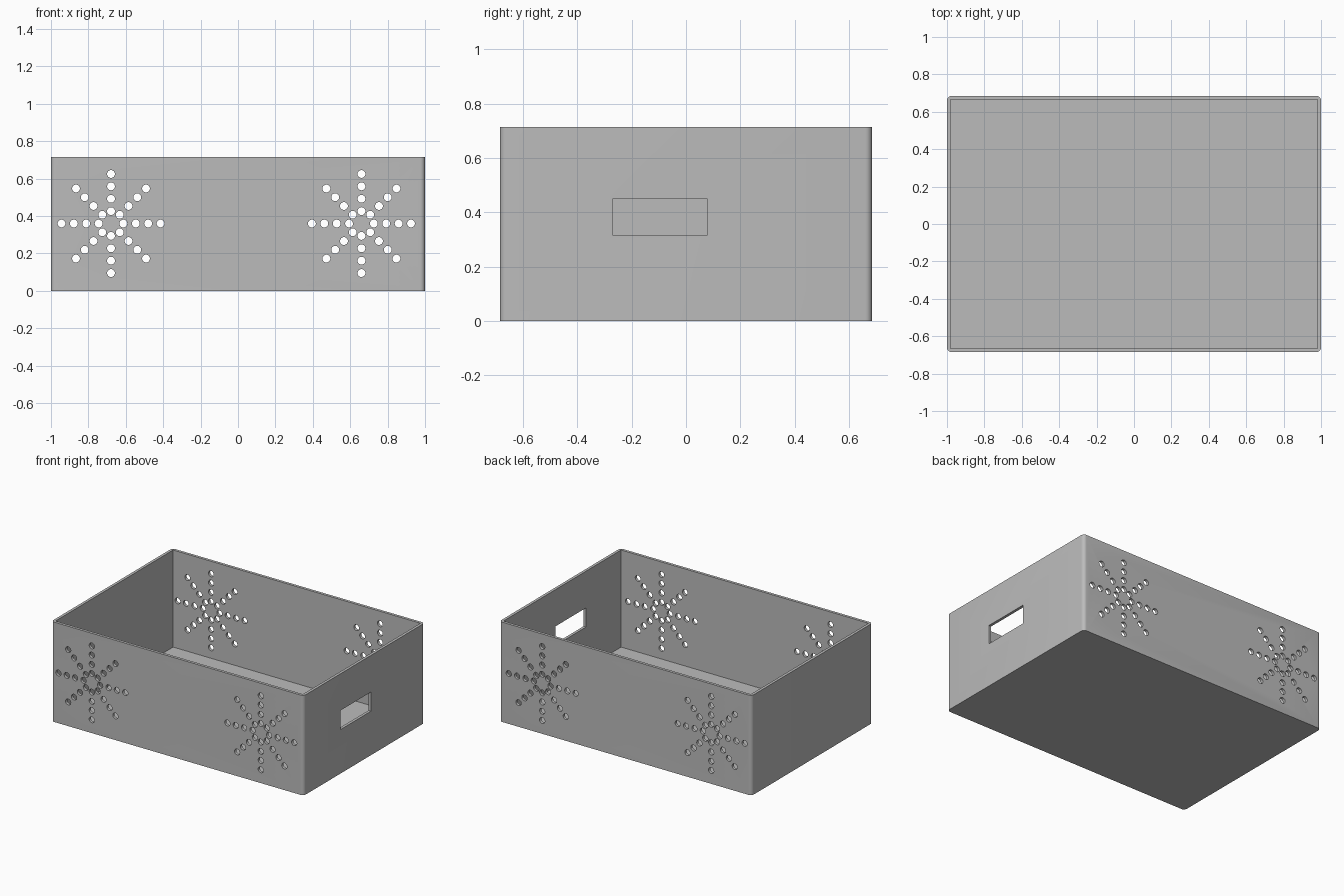
import bpy, bmesh, math
from mathutils import Matrix, Vector

cube = bpy.data.objects.get("Cube")
if cube:
    bpy.data.objects.remove(cube, do_unlink=True)

WIDTH, DEPTH, HEIGHT, WALL = 2.0, 1.37, 0.715, 0.02

grey = bpy.data.materials.new("plain grey")
grey.use_nodes = True
colour = (0.5, 0.5, 0.5, 1)
grey.diffuse_color = colour
grey.node_tree.nodes["Principled BSDF"].inputs["Base Color"].default_value = colour


def add_box(bm, low, high):
    low, high = Vector(low), Vector(high)
    matrix = Matrix.Translation((low + high) / 2) @ Matrix.Diagonal((*(high - low), 1))
    bmesh.ops.create_cube(bm, size=1, matrix=matrix)


def make_object(name, bm):
    mesh = bpy.data.meshes.new(name)
    bm.to_mesh(mesh)
    bm.free()
    mesh.materials.append(grey)
    obj = bpy.data.objects.new(name, mesh)
    bpy.context.collection.objects.link(obj)
    return obj


# Outer body with rounded upright corners
bm = bmesh.new()
add_box(bm, (-WIDTH / 2, -DEPTH / 2, 0), (WIDTH / 2, DEPTH / 2, HEIGHT))
upright = [e for e in bm.edges if abs(e.verts[0].co.z - e.verts[1].co.z) > 0.1]
bmesh.ops.bevel(bm, geom=upright, offset=0.025, segments=6, profile=0.5, affect='EDGES')
crate = make_object("crate", bm)

# Inner cavity
bm = bmesh.new()
add_box(bm, (WALL - WIDTH / 2, WALL - DEPTH / 2, WALL),
        (WIDTH / 2 - WALL, DEPTH / 2 - WALL, HEIGHT + 0.2))
cavity = make_object("cavity_cutter", bm)

# Hand hole in one end only
bm = bmesh.new()
add_box(bm, (0.9, -0.268, 0.315), (1.1, 0.077, 0.452))
hand_hole = make_object("hand_hole_cutter", bm)

# Starburst vents drilled through front and back walls
bm = bmesh.new()
turn = Matrix.Rotation(math.pi / 2, 4, 'X')
for centre in (-0.679, 0.66):
    for ray in range(8):
        angle = ray * math.pi / 4
        for ring in range(1, 5):
            reach = 0.0662 * ring
            place = Matrix.Translation((centre + reach * math.cos(angle), 0,
                                        0.36 + reach * math.sin(angle)))
            bmesh.ops.create_cone(bm, cap_ends=True, segments=24, radius1=0.021,
                                  radius2=0.021, depth=DEPTH + 0.2, matrix=place @ turn)
vents = make_object("vent_cutter", bm)

# Cut the openings and bake the result
cutters = (cavity, hand_hole, vents)
for cutter in cutters:
    cutter.hide_render = True
    mod = crate.modifiers.new(cutter.name, 'BOOLEAN')
    mod.operation = 'DIFFERENCE'
    mod.solver = 'EXACT'
    mod.object = cutter
graph = bpy.context.evaluated_depsgraph_get()
baked = bpy.data.meshes.new_from_object(crate.evaluated_get(graph))
crate.modifiers.clear()
crate.data = baked
for cutter in cutters:
    bpy.data.objects.remove(cutter, do_unlink=True)

# Smooth rounded corners and hole walls, keep the rest sharp
bpy.ops.object.select_all(action='DESELECT')
crate.select_set(True)
bpy.context.view_layer.objects.active = crate
bpy.ops.object.shade_smooth_by_angle(angle=math.radians(30))
